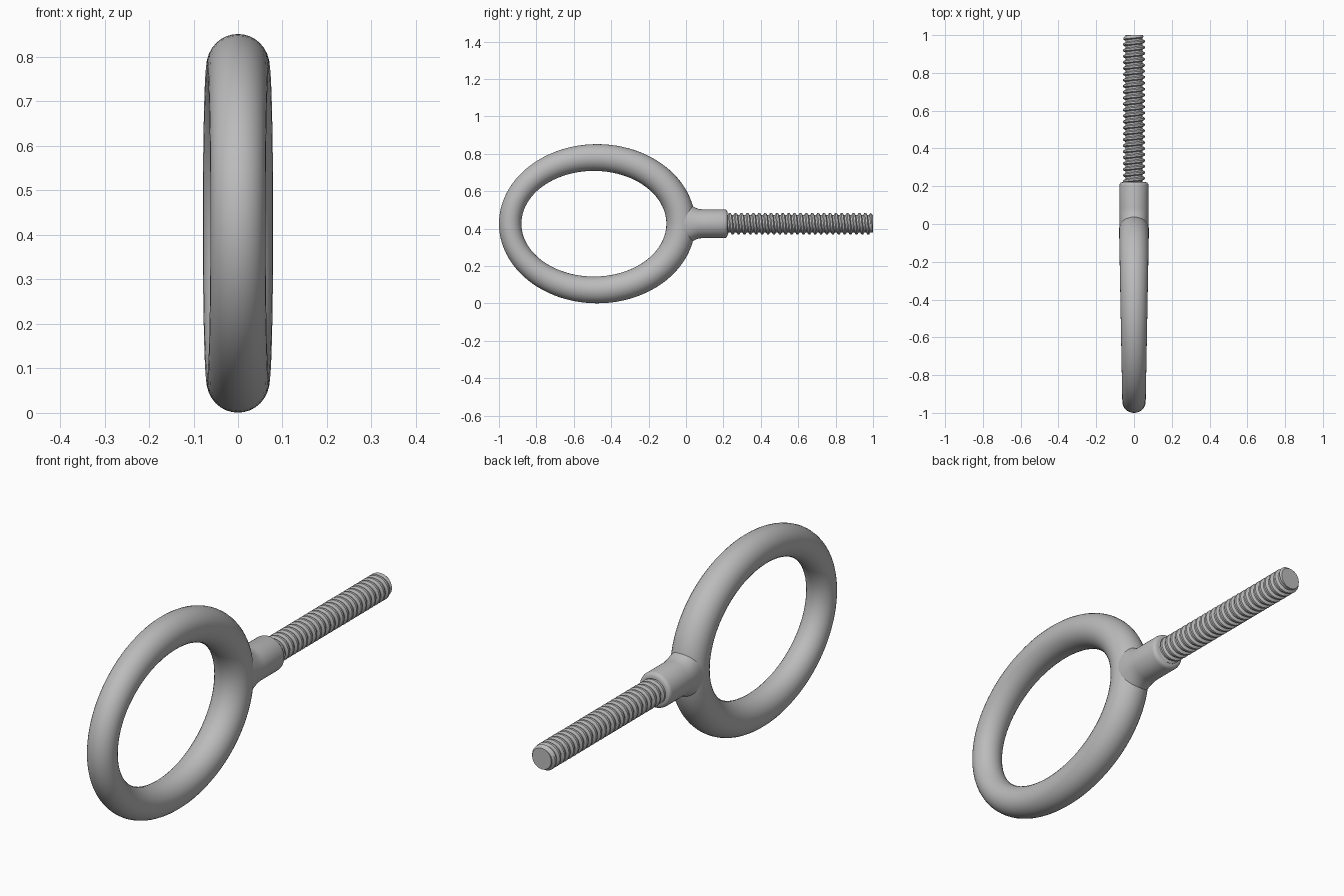
import bpy, bmesh, math

if "Cube" in bpy.data.objects:
    bpy.data.objects.remove(bpy.data.objects["Cube"])

ZC = 0.426  # height of the bolt axis
TAU = 2 * math.pi

steel = bpy.data.materials.new("steel_grey")
steel.diffuse_color = (0.5, 0.5, 0.5, 1)
steel.use_nodes = True
steel.node_tree.nodes["Principled BSDF"].inputs["Base Color"].default_value = steel.diffuse_color


def finish(name, bm, angle):
    bmesh.ops.remove_doubles(bm, verts=bm.verts, dist=1e-5)
    bmesh.ops.holes_fill(bm, edges=[e for e in bm.edges if e.is_boundary], sides=0)
    bmesh.ops.recalc_face_normals(bm, faces=bm.faces)
    mesh = bpy.data.meshes.new(name)
    bm.to_mesh(mesh)
    bm.free()
    mesh.materials.append(steel)
    ob = bpy.data.objects.new(name, mesh)
    bpy.context.collection.objects.link(ob)
    bpy.ops.object.select_all(action='DESELECT')
    ob.select_set(True)
    bpy.context.view_layer.objects.active = ob
    bpy.ops.object.shade_smooth_by_angle(angle=math.radians(angle))


def grid(rows, cols, point):
    """Quad sheet of rows x cols cells through point(i, j)."""
    bm = bmesh.new()
    vs = [[bm.verts.new(point(i, j)) for j in range(cols + 1)] for i in range(rows + 1)]
    for i in range(rows):
        for j in range(cols):
            bm.faces.new((vs[i][j], vs[i + 1][j], vs[i + 1][j + 1], vs[i][j + 1]))
    return bm


# Oval eye: tube swept between an outer and an inner ellipse, thicker at the shank
def eye_point(i, j):
    t, p = TAU * i / 96, TAU * j / 32
    c, s = math.cos(t), math.sin(t)
    outer = (-0.475 + 0.525 * c, 0.4255 * s)
    inner = (-0.4925 + 0.3875 * c, 0.2825 * s)
    w = 0.5 + 0.5 * math.cos(p)
    y, z = (b + (a - b) * w for a, b in zip(outer, inner))
    return ((0.0705 + 0.0085 * c) * math.sin(p), y, ZC + z)


finish("eye_ring", grid(96, 32, eye_point), 60)

# Shank collar: lathe with a fillet flaring into the eye and a rounded end
# (y, radius across x, radius along z)
collar = [(-0.03, 0.076, 0.118), (0.0, 0.077, 0.114), (0.025, 0.077, 0.1),
          (0.045, 0.077, 0.088), (0.065, 0.077, 0.08), (0.085, 0.077, 0.077),
          (0.205, 0.077, 0.077), (0.213, 0.075, 0.075), (0.219, 0.07, 0.07),
          (0.222, 0.062, 0.062)]


def collar_point(i, j):
    y, rx, rz = collar[i]
    a = TAU * j / 48
    return (rx * math.cos(a), y, ZC + rz * math.sin(a))


finish("shank_collar", grid(len(collar) - 1, 48, collar_point), 50)

# Threaded rod: helical sheet with flat roots and crests, chamfered at the tip
PITCH, START, END, ROOT, CREST = 0.0315, 0.19, 1.0, 0.046, 0.057
profile = [(0.0, ROOT), (0.3, ROOT), (0.5, CREST), (0.8, CREST)]
turns = math.ceil((END - START) / PITCH) + 2


def thread_point(i, j):
    turn, k = divmod(i, 4)
    f, r = profile[k]
    a = TAU * j / 36
    y = START + PITCH * (turn - 1 + f + j / 36)
    y = min(max(y, START), END)
    r = min(r, ROOT + (END - y) * 0.8, ROOT + (y - START))
    return (r * math.cos(a), y, ZC - r * math.sin(a))


finish("threaded_rod", grid(turns * 4, 36, thread_point), 35)
